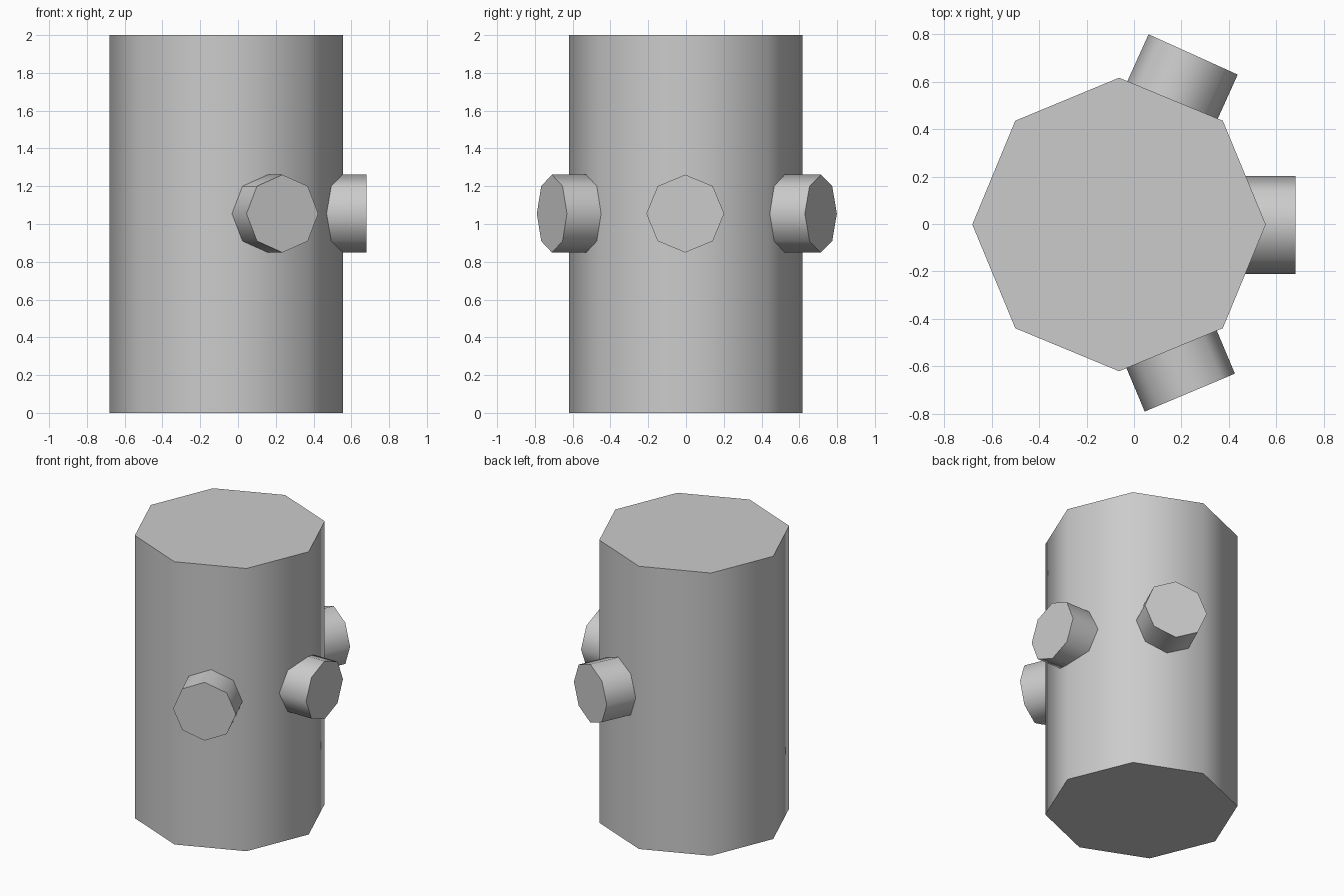
import bpy
import math
from mathutils import Vector

cube = bpy.data.objects.get("Cube")
if cube:
    bpy.data.objects.remove(cube, do_unlink=True)

grey = bpy.data.materials.new("plain grey")
grey.use_nodes = True
colour = (0.6, 0.6, 0.6, 1)
grey.diffuse_color = colour
grey.node_tree.nodes["Principled BSDF"].inputs["Base Color"].default_value = colour


def octagonal_cylinder(name, start, end, radius):
    """Eight-sided smooth-walled cylinder from start to end, corners on its local axes."""
    start, end = Vector(start), Vector(end)
    axis = end - start
    bpy.ops.mesh.primitive_cylinder_add(vertices=8, radius=radius, depth=axis.length,
                                        location=(start + end) / 2)
    obj = bpy.context.object
    obj.name = name
    # Keep one pair of corners level, so a sideways peg has a corner on top
    obj.rotation_euler = (0, axis.angle(Vector((0, 0, 1))), math.atan2(axis.y, axis.x))
    bpy.ops.object.shade_smooth_by_angle(angle=math.radians(50))
    obj.data.materials.append(grey)
    return obj


# Upright body
octagonal_cylinder("body", (-0.063, -0.002, 0), (-0.063, -0.002, 2), 0.618)

# Three pegs standing out of the side: outer end and heading
pegs = {
    "back_peg": (0.249, 0.714, 65.7),
    "side_peg": (0.68, -0.004, 0),
    "front_peg": (0.235, -0.71, -67.2),
}
for name, (x, y, heading) in pegs.items():
    a = math.radians(heading)
    outer = Vector((x, y, 1.055))
    inner = outer - 0.5 * Vector((math.cos(a), math.sin(a), 0))
    octagonal_cylinder(name, inner, outer, 0.206)
